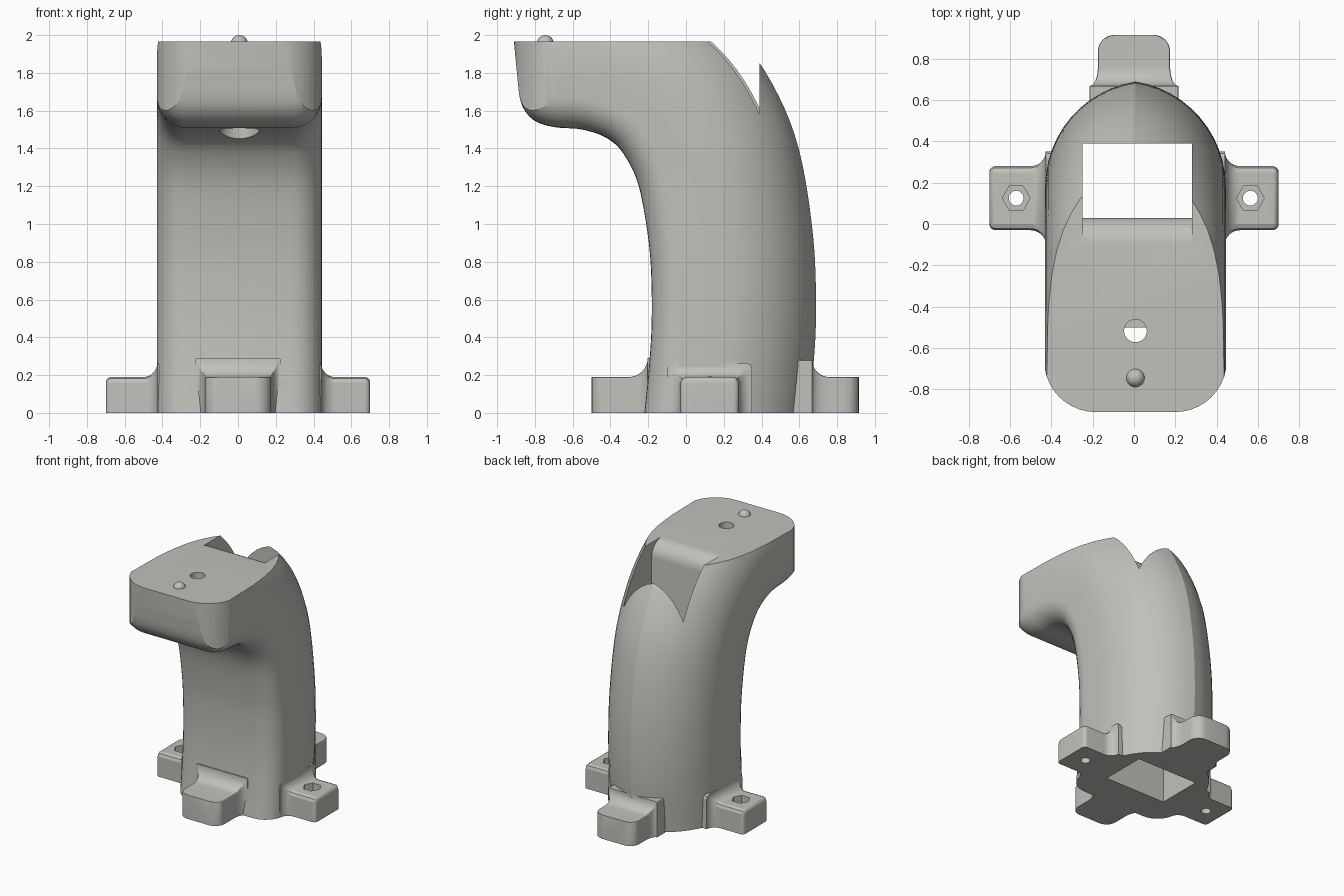
import bpy, bmesh, math
from mathutils import Vector

if "Cube" in bpy.data.objects:
    bpy.data.objects.remove(bpy.data.objects["Cube"])

grey = bpy.data.materials.new("warm grey")
grey.diffuse_color = (0.53, 0.53, 0.50, 1)
grey.use_nodes = True
grey.node_tree.nodes["Principled BSDF"].inputs["Base Color"].default_value = grey.diffuse_color
CX = 0.007  # middle of the neck


def finish(name, bm):
    bmesh.ops.recalc_face_normals(bm, faces=bm.faces)
    me = bpy.data.meshes.new(name)
    bm.to_mesh(me)
    bm.free()
    me.materials.append(grey)
    ob = bpy.data.objects.new(name, me)
    bpy.context.collection.objects.link(ob)
    return ob


def loft(name, rings):
    """Skin equal-length closed rings and cap both ends."""
    bm = bmesh.new()
    vr = [[bm.verts.new(p) for p in ring] for ring in rings]
    n = len(vr[0])
    for a, b in zip(vr, vr[1:]):
        for i in range(n):
            j = (i + 1) % n
            bm.faces.new((a[i], a[j], b[j], b[i]))
    bm.faces.new(vr[0])
    bm.faces.new(vr[-1])
    return finish(name, bm)


def prism_z(name, pts, z0, z1):
    return loft(name, [[(x, y, z) for x, y in pts] for z in (z0, z1)])


def arc(cx, cy, r, a0, a1, n):
    return [(cx + r * math.cos(math.radians(a0 + (a1 - a0) * i / n)),
             cy + r * math.sin(math.radians(a0 + (a1 - a0) * i / n))) for i in range(n + 1)]


def circle(cx, cy, r, n):
    return arc(cx, cy, r, 0, 360, n)[:-1]


def boolean(ob, tool, op):
    bpy.context.view_layer.objects.active = ob
    m = ob.modifiers.new("cut", 'BOOLEAN')
    m.operation, m.solver, m.object = op, 'EXACT', tool
    bpy.ops.object.modifier_apply(modifier=m.name)
    bpy.data.objects.remove(tool)


def spline(pts, steps):
    """Catmull-Rom through the stations."""
    p = [Vector(q) for q in pts]
    p = [2 * p[0] - p[1]] + p + [2 * p[-1] - p[-2]]
    out = []
    for i in range(1, len(p) - 2):
        a, b, c, d = p[i - 1:i + 3]
        for k in range(steps):
            t = k / steps
            out.append(0.5 * (2 * b + (c - a) * t + (2 * a - 5 * b + 4 * c - d) * t * t
                              + (3 * b - a - 3 * c + d) * t ** 3))
    return out + [p[-2]]


# Neck section: flat front, round front corners, pointed-arch back with a ridge
half = arc(0.277, 0.16, 0.16, -90, 0, 8)
half += arc(-0.079, 0.36, 0.516, 0, math.degrees(math.acos(0.079 / 0.516)), 12)
half[-1] = (0, 0.87)
section = half + [(-x, d) for x, d in reversed(half[:-1])]

# Front line of the neck: y, z and section tilt in degrees
stations = [(-0.22, 0, 0), (-0.2, 0.2, 0), (-0.184, 0.42, 0), (-0.182, 0.65, 0),
            (-0.197, 0.9, 3), (-0.25, 1.2, 13), (-0.33, 1.37, 26), (-0.42, 1.455, 45),
            (-0.55, 1.5, 72), (-0.69, 1.512, 87), (-0.79, 1.54, 90), (-0.85, 1.595, 90),
            (-0.88, 1.67, 90), (-0.895, 1.8, 90), (-0.912, 1.98, 90)]
rings = []
for y, z, a in spline(stations, 5):
    a = math.radians(a)
    rings.append([(CX + x, y + d * math.cos(a), z + d * math.sin(a)) for x, d in section])
neck = loft("curved_neck", rings)

# Trim to the flat top and rounded head corners
plan = arc(CX - 0.192, -0.66, 0.25, 180, 270, 10) + arc(CX + 0.192, -0.66, 0.25, 270, 360, 10)
plan += [(CX + 0.6, 0), (CX + 0.6, 1.2), (CX - 0.6, 1.2), (CX - 0.6, 0)]
boolean(neck, prism_z("head_trim", plan, -1, 1.965), 'INTERSECT')


def lug(name, d, centre, tip, body, w0, rc, bevel, f, wf):
    """Foot running outward along d, with a round tip and a fillet into the neck."""
    h0, prof = 0.19, []
    for i in range(7):
        t = math.radians(15 * i)
        prof.append((tip - rc + rc * math.cos(t), w0 - rc + rc * math.sin(t),
                     h0 - bevel * (1 - math.sin(t))))
    for i in range(9):
        t = math.radians(90 * i / 8)
        prof.append((body + f - f * math.sin(t), w0 + wf * (1 - math.cos(t)),
                     h0 + f * (1 - math.cos(t))))
    prof.append((body - 0.1, prof[-1][1], prof[-1][2]))
    d = Vector(d)
    s = Vector((-d.y, d.x, 0))
    b = max(bevel, 0.008)
    out = []
    for r, w, h in prof:
        right = [(w, 0), (w, h - b), (w - 0.29 * b, h - 0.29 * b), (w - b, h)]
        ring = right + [(-u, z) for u, z in reversed(right)]
        out.append([Vector(centre) + d * r + s * u + Vector((0, 0, z)) for u, z in ring])
    return loft(name, out)


# Four feet
for tool in (lug("right_foot", (1, 0, 0), (0, 0.125, 0), 0.70, 0.44, 0.155, 0.03, 0.03, 0.075, 0.07),
             lug("left_foot", (-1, 0, 0), (0, 0.125, 0), 0.70, 0.427, 0.155, 0.03, 0.03, 0.075, 0.07),
             lug("front_foot", (0, -1, 0), (0, 0, 0), 0.50, 0.203, 0.175, 0.08, 0, 0.1, 0.05),
             lug("back_foot", (0, 1, 0), (0, 0, 0), 0.915, 0.668, 0.175, 0.08, 0, 0.09, 0.04)):
    boolean(neck, tool, 'UNION')

# Rectangular channel with a rounded front lip
lip = [(0.03, -0.1), (0.39, -0.1), (0.39, 2.3), (-0.09, 2.3)]
lip += arc(-0.09, 1.845, 0.12, 90, 0, 8)
boolean(neck, loft("channel", [[(x, y, z) for y, z in lip] for x in (-0.25, 0.28)]), 'DIFFERENCE')

# Head screw hole with a wider recess below
boolean(neck, prism_z("head_hole", circle(CX, -0.517, 0.055, 32), 1.2, 2.2), 'DIFFERENCE')
boolean(neck, prism_z("head_recess", circle(CX, -0.52, 0.105, 32), 1.2, 1.53), 'DIFFERENCE')

# Foot bolt holes with hexagonal nut pockets
for x in (-0.57, 0.563):
    boolean(neck, prism_z("bolt_hole", circle(x, 0.125, 0.036, 24), -0.1, 0.4), 'DIFFERENCE')
    boolean(neck, prism_z("nut_pocket", circle(x, 0.125, 0.067, 6), 0.1, 0.4), 'DIFFERENCE')

# Locating pin on the head
bm = bmesh.new()
bmesh.ops.create_uvsphere(bm, u_segments=24, v_segments=16, radius=0.045)
pin = finish("locating_pin", bm)
pin.location = (CX, -0.745, 1.955)

for ob in (neck, pin):
    bpy.ops.object.select_all(action='DESELECT')
    ob.select_set(True)
    bpy.context.view_layer.objects.active = ob
    bpy.ops.object.shade_smooth_by_angle(angle=math.radians(20))
